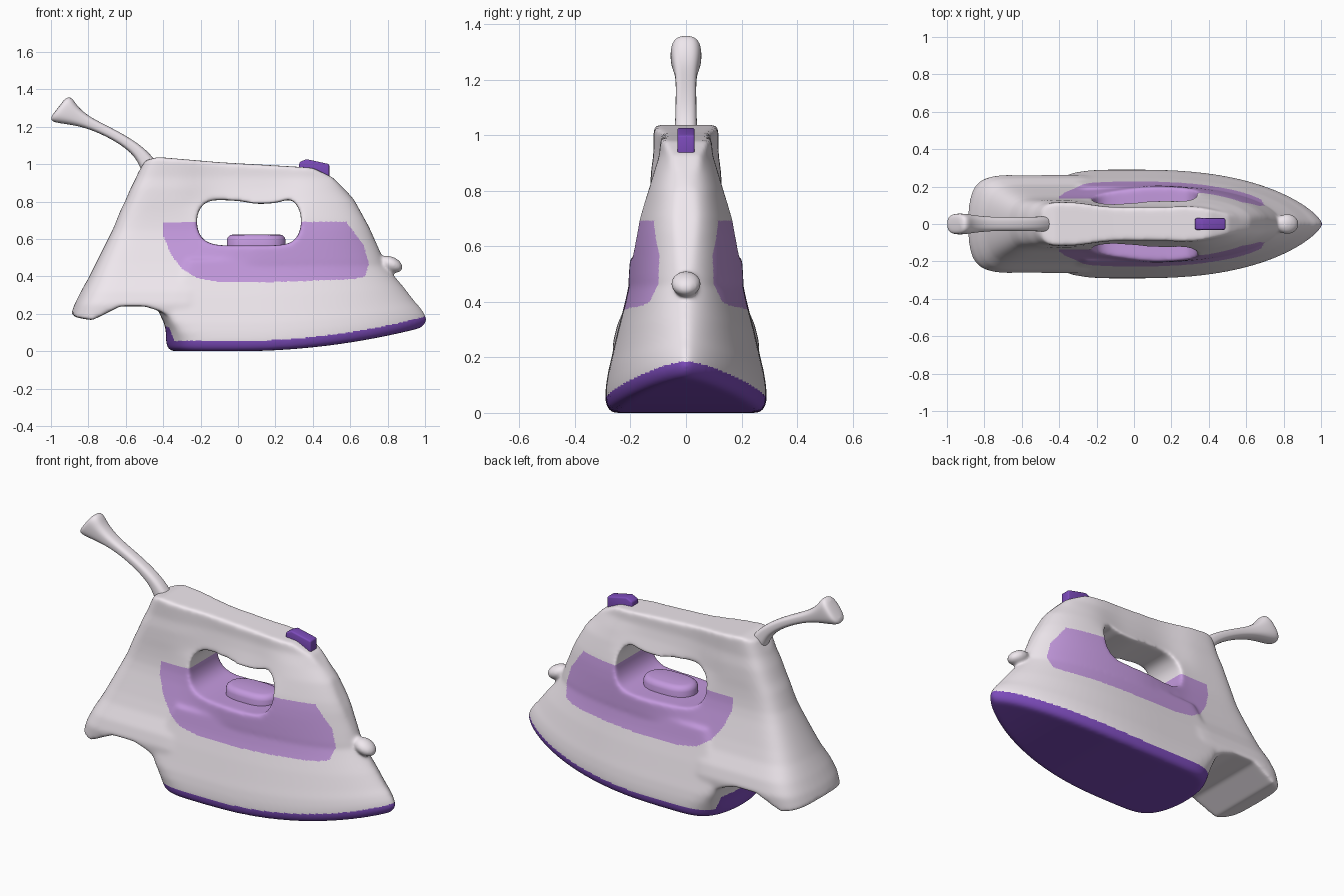
import bpy, bmesh, math
from mathutils import Vector
from mathutils.geometry import intersect_point_tri_2d

if "Cube" in bpy.data.objects:
    bpy.data.objects.remove(bpy.data.objects["Cube"])


def material(name, rgb):
    m = bpy.data.materials.new(name)
    m.diffuse_color = (*rgb, 1)
    m.use_nodes = True
    m.node_tree.nodes["Principled BSDF"].inputs["Base Color"].default_value = m.diffuse_color
    return m


SHELL = material("shell_white", (.87, .81, .86))
DARK = material("dark_purple", (.2, .07, .49))
LILAC = material("lilac", (.55, .32, .73))


def finish(name, bm, mat=None):
    bmesh.ops.recalc_face_normals(bm, faces=bm.faces)
    me = bpy.data.meshes.new(name)
    bm.to_mesh(me)
    bm.free()
    ob = bpy.data.objects.new(name, me)
    bpy.context.collection.objects.link(ob)
    if mat:
        me.materials.append(mat)
    return ob


def loft(name, rings, mat=None):
    """Skin a list of rings; caps are strips so they may curve."""
    bm = bmesh.new()
    vs = [[bm.verts.new(p) for p in r] for r in rings]
    n = len(rings[0])
    for a, b in zip(vs, vs[1:]):
        for i in range(n):
            j = (i + 1) % n
            bm.faces.new((a[i], a[j], b[j], b[i]))
    for r in (vs[0], vs[-1]):
        for i in range(n // 2):
            quad = [r[i], r[i + 1], r[n - i - 1], r[(n - i) % n]]
            bm.faces.new(list(dict.fromkeys(quad)))
    return finish(name, bm, mat)


def prism(name, pts, half, mat=None):
    """Extrude an x-z outline across y."""
    bm = bmesh.new()
    f = bm.faces.new([bm.verts.new((x, -half, z)) for x, z in pts])
    ex = bmesh.ops.extrude_face_region(bm, geom=[f])
    for v in ex["geom"]:
        if isinstance(v, bmesh.types.BMVert):
            v.co.y = half
    return finish(name, bm, mat)


def smooth_loop(pts, k=5):
    """Closed Catmull-Rom outline."""
    out, n = [], len(pts)
    for i in range(n):
        p = [Vector(pts[(i + d) % n]) for d in (-1, 0, 1, 2)]
        for s in range(k):
            t = s / k
            out.append(tuple(.5 * (2 * p[1] + (p[2] - p[0]) * t
                       + (2 * p[0] - 5 * p[1] + 4 * p[2] - p[3]) * t * t
                       + (3 * p[1] - p[0] - 3 * p[2] + p[3]) * t ** 3)))
    return out


def plan_ring(xr, xf, xm, w, rear, front, place, n=96):
    """Plan outline with its own rear and front roundness (exponent, power)."""
    ring = []
    for i in range(n):
        t = 2 * math.pi * i / n
        s = math.cos(t)
        a, b = front if s > 0 else rear
        x = xm + s * (xf - xm if s > 0 else xm - xr)
        y = w * max(0, 1 - abs(s) ** a) ** b * (1 if math.sin(t) > 0 else -1)
        if i in (0, n // 2):
            y = 0
        ring.append(place(x, y))
    return ring


def apply(ob, kind, **props):
    m = ob.modifiers.new(kind.lower(), kind)
    for k, v in props.items():
        setattr(m, k, v)
    bpy.context.view_layer.objects.active = ob
    bpy.ops.object.modifier_apply(modifier=m.name)


def combine(ob, other, op):
    apply(ob, 'BOOLEAN', object=other, operation=op, solver='EXACT')
    bpy.data.objects.remove(other)


def shade(ob, deg=40):
    bpy.ops.object.select_all(action='DESELECT')
    ob.select_set(True)
    bpy.context.view_layer.objects.active = ob
    bpy.ops.object.shade_smooth_by_angle(angle=math.radians(deg))


def ramp(v, a, b):
    t = min(1, max(0, (v - a) / (b - a)))
    return t * t * (3 - 2 * t)


def lift(x):
    return .13 * max(0, x) ** 2


# Lower hull: height, rear x, front x, half width
hull_levels = [(0, -.35, .98, .262), (.015, -.375, 1.0, .282), (.05, -.385, 1.012, .292),
               (.1, -.385, .998, .288), (.15, -.395, .975, .28), (.2, -.42, .945, .268),
               (.3, -.42, .89, .245), (.4, -.35, .825, .219), (.49, -.3, .765, .2)]
hull = loft("hull", [plan_ring(xr, xf, 0, w, (6 + 14 * ramp(h, .05, .2), .5),
            (2.5, .75 - .45 * h),
            lambda x, y, h=h: (x, y, h + lift(x) * (1 - h / .49)))
            for h, xr, xf, w in hull_levels])


# Upper body with heel and handle: z, rear x, front x, half width
upper_levels = [(.15, -.91, .5, .255), (.25, -.875, .55, .265), (.32, -.84, .6, .25),
                (.4, -.795, .72, .22), (.47, -.76, .785, .209), (.54, -.725, .76, .205),
                (.6, -.695, .735, .2), (.65, -.67, .715, .193), (.7, -.65, .69, .184),
                (.75, -.63, .66, .171), (.8, -.605, .63, .158), (.87, -.575, .57, .14),
                (.93, -.545, .54, .124), (1.06, -.49, .53, .118)]


def sculpt(x, y, z):
    grip = ramp(z, .7, .83) * math.exp(-((x - .03) / .28) ** 4)
    neck = math.exp(-((z - .67) / .2) ** 2) * ramp(-x, -.15, .27)
    tuck = ramp(-z, -.47, -.36) * ramp(x, -.32, 0)
    head = ramp(z, .84, 1.05) * ramp(x, .2, .5)
    return (x, y * (1 - .25 * grip) * (1 - .27 * neck) * (1 - .15 * tuck) * (1 - .3 * head), z)


body = loft("iron_body", [plan_ring(xr, xf, 0, w, (18, .5), (2.4, .52 - .12 * ramp(z, .5, .85)),
            lambda x, y, z=z: sculpt(x, y, z)) for z, xr, xf, w in upper_levels])
side = [(-.905, .21), (-.865, .18), (-.78, .165), (-.72, .195), (-.63, .24), (-.5, .24),
        (-.42, .215), (-.36, .18), (-.2, .17), (.5, .25), (.78, .44), (.77, .51), (.7, .665),
        (.615, .82), (.505, .93), (.4, .98), (.3, .987), (-.1, 1.01), (-.43, 1.038),
        (-.495, 1.02), (-.555, .92), (-.715, .58), (-.855, .29)]
combine(body, prism("side_outline", side, .5), 'INTERSECT')

# Hand opening
hole = smooth_loop([(-.22, .69), (-.2, .765), (-.14, .805), (0, .803), (.1, .788), (.2, .793),
                    (.28, .808), (.325, .76), (.337, .68), (.31, .605), (.24, .57), (.05, .565),
                    (-.12, .57), (-.195, .61)])
combine(body, prism("hand_hole", hole, .5), 'DIFFERENCE')
combine(body, hull, 'UNION')

# Spray nozzle on the nose
bm = bmesh.new()
bmesh.ops.create_uvsphere(bm, u_segments=24, v_segments=16, radius=1)
for v in bm.verts:
    v.co = (.82 + v.co.x * .063, v.co.y * .056, .465 - v.co.x * .018 + v.co.z * .043)
combine(body, finish("nozzle", bm), 'UNION')

# Blend everything into one soft shell
apply(body, 'REMESH', mode='VOXEL', voxel_size=.0065)
apply(body, 'SMOOTH', factor=.5, iterations=45)

# Colour zones: soleplate and side panels
panel = [(-.4, .69), (-.4, .62), (-.36, .52), (-.3, .44), (-.22, .39), (-.1, .37), (.2, .37),
         (.62, .385), (.68, .4), (.7, .47), (.67, .57), (.58, .69)]
hub = Vector((.1, .55))
fan = [(hub, Vector(a), Vector(b)) for a, b in zip(panel, panel[1:] + panel[:1])]
me = body.data
me.materials.clear()
for m in (SHELL, DARK, LILAC):
    me.materials.append(m)
for p in me.polygons:
    x, y, z = p.center
    p.material_index = 0
    if x > -.41 and z < .055 + lift(x) + .075 * min(1, max(0, (-.34 - x) / .03)):
        p.material_index = 1
    elif .36 < z < .7 and any(intersect_point_tri_2d(Vector((x, z)), *t) for t in fan):
        p.material_index = 2
shade(body, 60)

# Cord guard: x, z, half width in y, half thickness
path = [(-.46, .96, .045, .05), (-.5, 1.03, .04, .04), (-.55, 1.085, .038, .031),
        (-.64, 1.145, .037, .027), (-.74, 1.195, .037, .027), (-.82, 1.23, .042, .034),
        (-.885, 1.262, .052, .055), (-.93, 1.285, .057, .08), (-.955, 1.299, .054, .081),
        (-.962, 1.303, .03, .05)]
rings = []
for i, (x, z, ry, rn) in enumerate(path):
    a, b = path[max(0, i - 1)], path[min(len(path) - 1, i + 1)]
    d = Vector((b[0] - a[0], b[1] - a[1])).normalized()
    if i > 6:
        d = Vector((-.79, .61))
    ring = []
    for k in range(24):
        c, s = (math.copysign(abs(f) ** .75, f) for f in
                (math.cos(math.pi * k / 12), math.sin(math.pi * k / 12)))
        ring.append((x + d.y * rn * c, ry * s, z - d.x * rn * c))
    rings.append(ring)
cord = loft("cord_guard", rings, SHELL)
apply(cord, 'SUBSURF', levels=2)
shade(cord, 60)

# Steam button on the handle
steam = prism("steam_button", [(.325, .96), (.328, 1.01), (.365, 1.027), (.488, 1.0),
                               (.488, .92), (.43, .93)], .031, DARK)
apply(steam, 'BEVEL', width=.008, segments=3)
shade(steam)

# Water lid in the hand opening
lid = [plan_ring(-.06 + i, .255 - i, .1, .095 - i, (3, .5), (3, .5),
       lambda x, y, z=z: (x, y, z), 64)
       for z, i in ((.54, 0), (.595, 0), (.61, .006), (.62, .018), (.624, .035))]
shade(loft("water_lid", lid, LILAC), 50)
